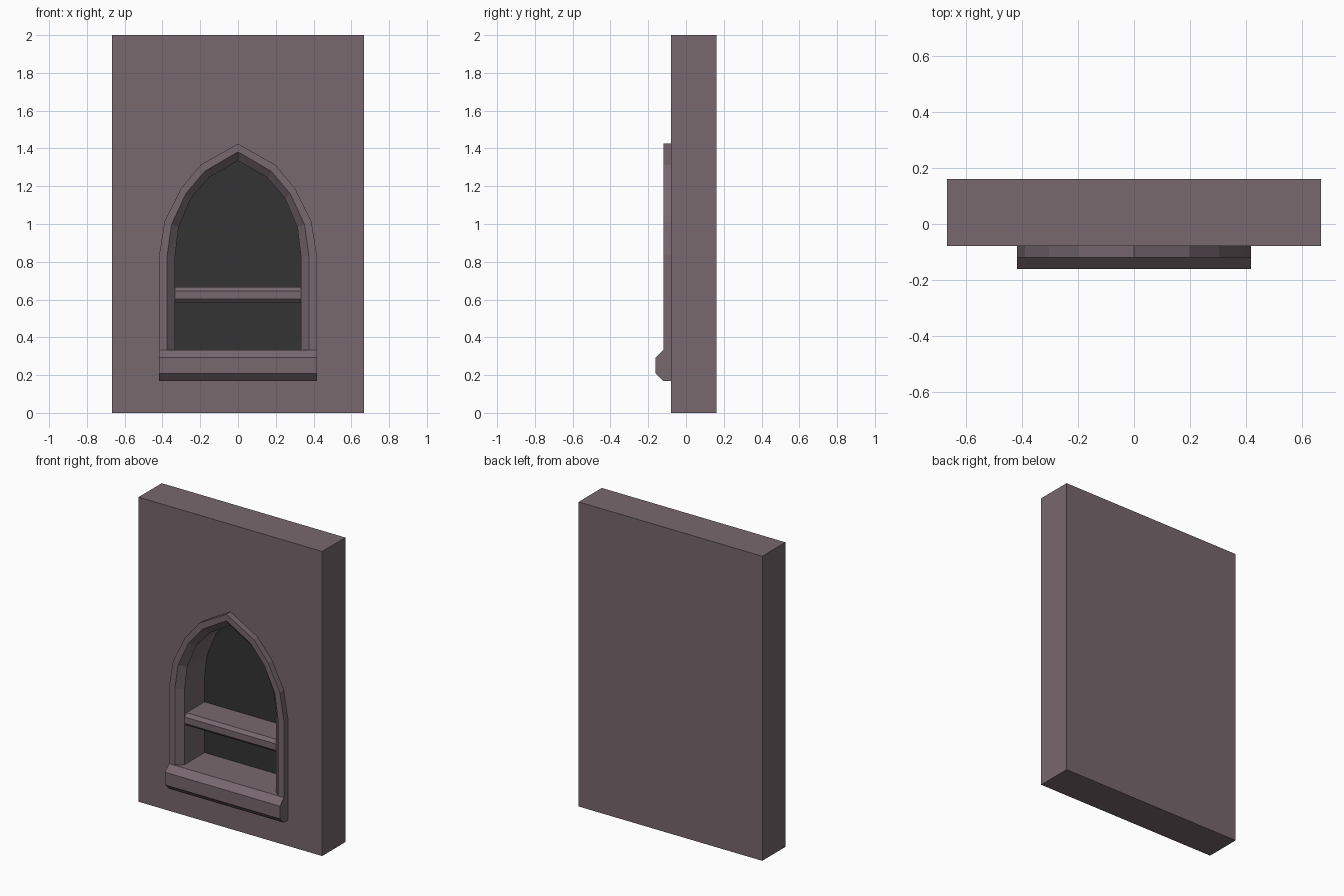
import bpy
import bmesh

old = bpy.data.objects.get("Cube")
if old:
    bpy.data.objects.remove(old, do_unlink=True)

WALL_FRONT, WALL_BACK, NICHE_BACK = -0.079, 0.161, 0.128
FRAME_FRONT, SILL_FRONT = -0.12, -0.161
SILL_TOP = 0.333


def material(name, rgb):
    mat = bpy.data.materials.new(name)
    mat.use_nodes = True
    mat.diffuse_color = (*rgb, 1)
    mat.node_tree.nodes["Principled BSDF"].inputs["Base Color"].default_value = (*rgb, 1)
    return mat


stone = material("mauve stone", (0.185, 0.138, 0.157))
shadow = material("dark grey backing", (0.033, 0.033, 0.033))


def loft(name, rings, closed=False):
    """Skin a row of equal rings; cap the ends unless the row closes on itself."""
    bm = bmesh.new()
    loops = [[bm.verts.new(p) for p in ring] for ring in rings]
    n = len(loops[0])
    for a, b in zip(loops, loops[1:]):
        for i in range(n):
            j = (i + 1) % n
            bm.faces.new((a[i], a[j], b[j], b[i]))
    bm.faces.new(loops[0])
    bm.faces.new(loops[-1])
    bmesh.ops.recalc_face_normals(bm, faces=bm.faces)
    mesh = bpy.data.meshes.new(name)
    bm.to_mesh(mesh)
    bm.free()
    mesh.materials.append(stone)
    obj = bpy.data.objects.new(name, mesh)
    bpy.context.collection.objects.link(obj)
    return obj


def bar(name, profile, half_width):
    """Extrude a (y, z) profile across the model."""
    return loft(name, [[(x, y, z) for y, z in profile] for x in (-half_width, half_width)])


def arch(half, base):
    """Pointed arch from left foot over the apex to right foot, as (x, z)."""
    side = [(half[0][0], base)] + half
    return [(-x, z) for x, z in side] + [(x, z) for x, z in reversed(side[:-1])]


# Arch outlines: outer moulding edge, front inner edge, niche opening
OUTER = [(0.417, 0.838), (0.388, 1.015), (0.303, 1.187), (0.197, 1.314), (0, 1.425)]
INNER = [(0.375, 0.833), (0.352, 0.997), (0.276, 1.161), (0.176, 1.279), (0, 1.382)]
NICHE = [(0.333, 0.828), (0.315, 0.98), (0.25, 1.135), (0.155, 1.245), (0, 1.336)]

# Wall slab with the niche cut into it
wall = bar("wall", [(WALL_FRONT, 0), (WALL_BACK, 0), (WALL_BACK, 2), (WALL_FRONT, 2)], 0.667)
opening = arch(NICHE, SILL_TOP)
cutter = loft("niche_cutter", [[(x, y, z) for x, z in opening] for y in (-0.3, NICHE_BACK)])
cutter.hide_render = True
cut = wall.modifiers.new("niche", "BOOLEAN")
cut.operation = "DIFFERENCE"
cut.solver = "EXACT"
cut.object = cutter
bpy.context.view_layer.objects.active = wall
bpy.ops.object.modifier_apply(modifier=cut.name)
bpy.data.objects.remove(cutter, do_unlink=True)

# Dark back of the niche
wall.data.materials.clear()
wall.data.materials.append(stone)
wall.data.materials.append(shadow)
for face in wall.data.polygons:
    at_back = abs(face.center.y - NICHE_BACK) < 0.005 and face.normal.y < -0.9
    face.material_index = 1 if at_back else 0

# Arched moulding with a bevelled inner edge
edges = [(OUTER, WALL_FRONT), (OUTER, FRAME_FRONT), (INNER, FRAME_FRONT), (NICHE, WALL_FRONT)]
lines = [[(x, y, z) for x, z in arch(half, 0.3)] for half, y in edges]
loft("arch_frame", list(zip(*lines)))

# Window sill with bevelled front edges
bar("sill", [(WALL_FRONT, 0.168), (FRAME_FRONT, 0.168), (SILL_FRONT, 0.209),
             (SILL_FRONT, 0.292), (FRAME_FRONT, SILL_TOP), (WALL_FRONT, SILL_TOP)], 0.417)

# Shelf across the niche
front, step = WALL_FRONT, 0.02
bar("shelf", [(NICHE_BACK, 0.584), (front + step, 0.584), (front, 0.604),
              (front, 0.646), (front + step, 0.666), (NICHE_BACK, 0.666)], 0.333)
